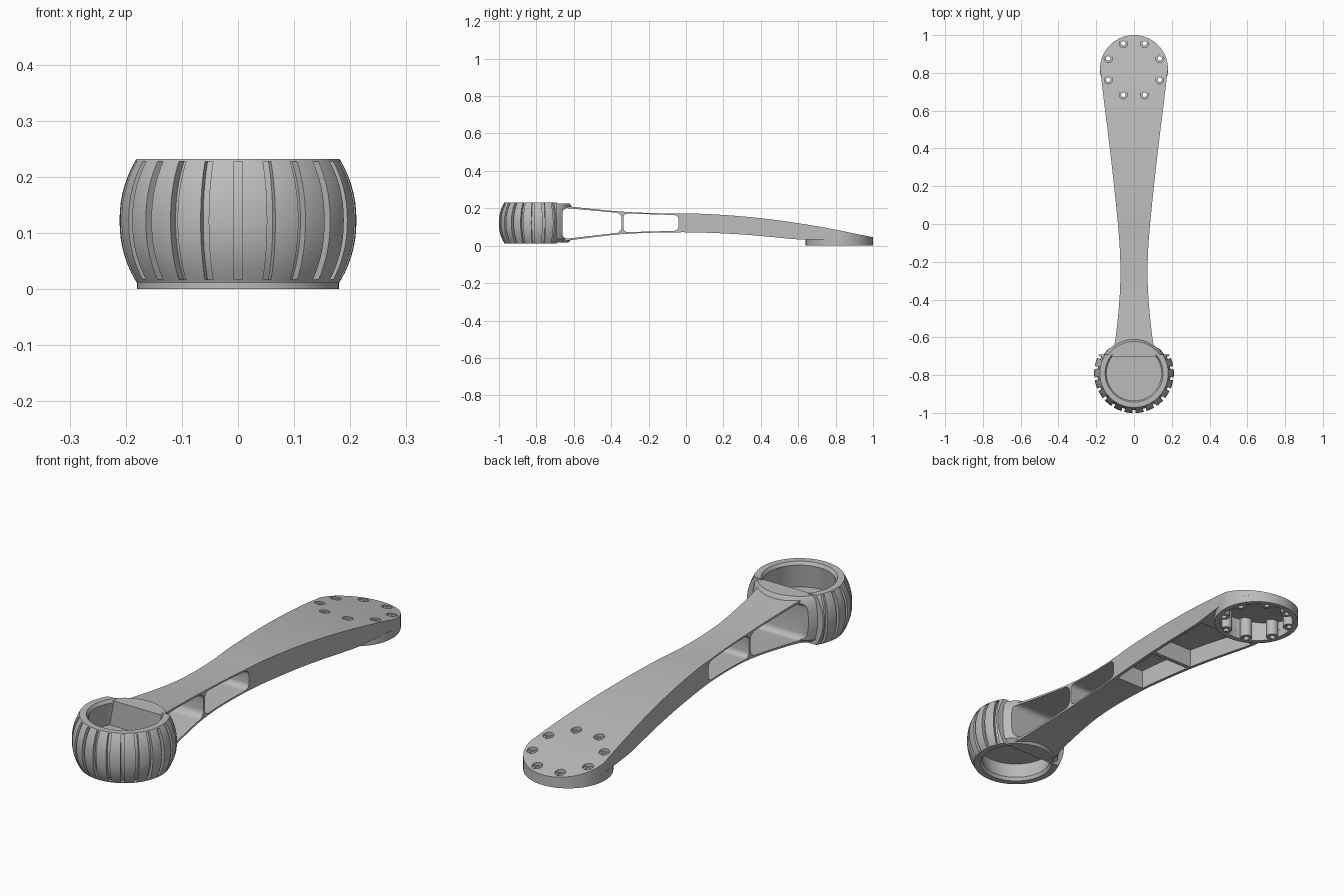
import bpy, bmesh, math
from mathutils import Matrix

cube = bpy.data.objects.get("Cube")
if cube:
    bpy.data.objects.remove(cube, do_unlink=True)

grey = bpy.data.materials.new("plain grey")
grey.use_nodes = True
grey.diffuse_color = (0.5, 0.5, 0.5, 1)
grey.node_tree.nodes["Principled BSDF"].inputs["Base Color"].default_value = (0.5, 0.5, 0.5, 1)

PAD_Y, PAD_R = 0.82, 0.18      # round mounting pad
KNOB_Y = -0.79                 # ribbed cup
SPLIT_Y = -0.69                # plane between cup and collar


def finish(name, bm):
    bmesh.ops.remove_doubles(bm, verts=bm.verts, dist=1e-5)
    bmesh.ops.recalc_face_normals(bm, faces=bm.faces)
    mesh = bpy.data.meshes.new(name)
    bm.to_mesh(mesh)
    bm.free()
    mesh.materials.append(grey)
    obj = bpy.data.objects.new(name, mesh)
    bpy.context.collection.objects.link(obj)
    return obj


def curve(points):
    """Smooth function through a few (position, value) points."""
    def slope(i):
        a, b = points[max(i - 1, 0)], points[min(i + 1, len(points) - 1)]
        return (b[1] - a[1]) / (b[0] - a[0])

    def value(y):
        i = 0
        while i < len(points) - 2 and y > points[i + 1][0]:
            i += 1
        (a, p), (b, q) = points[i], points[i + 1]
        h = b - a
        t = (y - a) / h
        s = 1 - t
        return (p * (1 + 2 * t) * s * s + q * t * t * (3 - 2 * t)
                + h * t * s * (slope(i) * s - slope(i + 1) * t))
    return value


def sections(name, ys, half, top, bottom):
    """Solid made of rectangular sections along y."""
    bm = bmesh.new()
    rings = []
    for y in ys:
        w = max(half(y), 0.002)
        rings.append([bm.verts.new(c) for c in (
            (-w, y, bottom(y)), (w, y, bottom(y)), (w, y, top(y)), (-w, y, top(y)))])
    for a, b in zip(rings, rings[1:]):
        for i in range(4):
            j = (i + 1) % 4
            bm.faces.new((a[i], a[j], b[j], b[i]))
    bm.faces.new(rings[0])
    bm.faces.new(rings[-1])
    return finish(name, bm)


def lathe(name, profile, x, y, n, closed=False):
    """Turn an (r, z) profile about a vertical axis."""
    bm = bmesh.new()
    rows = []
    for k in range(n):
        a = 2 * math.pi * k / n
        rows.append([bm.verts.new((x + r * math.cos(a), y + r * math.sin(a), z)) for r, z in profile])
    count = len(profile)
    for k in range(n):
        a, b = rows[k], rows[(k + 1) % n]
        for i in range(count if closed else count - 1):
            j = (i + 1) % count
            bm.faces.new((a[i], b[i], b[j], a[j]))
    return finish(name, bm)


def prism(bm, outline, depth, matrix=Matrix(), fillet=0):
    """Extrude a (y, z) outline along x."""
    left, right = ([bm.verts.new(matrix @ Matrix.Translation((x, y, z)).translation)
                    for y, z in outline] for x in (-depth, depth))
    bm.faces.new(left)
    bm.faces.new(right[::-1])
    for i in range(len(outline)):
        j = (i + 1) % len(outline)
        bm.faces.new((left[i], right[i], right[j], left[j]))
    if fillet:
        edges = [bm.edges.get((a, b)) for a, b in zip(left, right)]
        bmesh.ops.bevel(bm, geom=edges, offset=fillet, segments=6, profile=0.5, affect='EDGES')


def cut(obj, *cutters):
    bpy.context.view_layer.objects.active = obj
    for cutter in cutters:
        mod = obj.modifiers.new("cut", 'BOOLEAN')
        mod.operation, mod.solver, mod.object = 'DIFFERENCE', 'EXACT', cutter
        bpy.ops.object.modifier_apply(modifier=mod.name)


def spread(a, b, n):
    return [a + (b - a) * i / n for i in range(n + 1)]


# Arm shape
top = curve([(-0.68, 0.217), (-0.6, 0.207), (-0.34, 0.182), (-0.1, 0.172), (0.1, 0.17),
             (0.4, 0.147), (0.7, 0.104), (1.0, 0.045)])
under = curve([(-0.68, 0.02), (-0.6, 0.032), (-0.34, 0.062), (-0.1, 0.071), (0.05, 0.071),
               (0.3, 0.06), (0.6, 0.033)])
waist = curve([(-0.68, 0.112), (-0.6, 0.097), (-0.4, 0.077), (-0.25, 0.072), (-0.1, 0.077),
               (0.1, 0.095), (0.4, 0.128), (0.7, 0.165), (0.83, PAD_R)])


def disc(radius):
    return lambda y: math.sqrt(max(radius ** 2 - (y - PAD_Y) ** 2, 0))


def half(y):
    return waist(y) if y < PAD_Y else disc(PAD_R)(y)


def arc(radius, start):
    return [PAD_Y + radius * math.sin(math.radians(a)) for a in spread(start, 90, 28)]


arm = sections("arm", spread(-0.68, PAD_Y - 0.02, 40) + arc(PAD_R, 0), half, top,
               lambda y: under(y) if y < 0.6 else 0.033)

# Underside pockets and the cavity in the pad
cutters = []
for a, b in ((-0.025, 0.24), (0.26, 0.62)):
    cutters.append(sections("pocket_cutter", spread(a, b, 10), lambda y: half(y) - 0.014,
                            lambda y: top(y) - 0.014, lambda y: -0.1))
cutters.append(sections("pad_cutter", arc(0.157, -90), disc(0.157),
                        lambda y: top(y) - 0.014, lambda y: -0.1))

# Side windows through the arm
windows = []
for outline, fillet in (([(-0.66, 0.035), (-0.345, 0.071), (-0.345, 0.174), (-0.66, 0.203)], 0.028),
                        ([(-0.335, 0.072), (-0.04, 0.08), (-0.04, 0.163), (-0.335, 0.173)], 0.024)):
    bm = bmesh.new()
    prism(bm, outline, 0.4, fillet=fillet)
    windows.append(finish("window_cutter", bm))
cut(arm, *cutters, *windows)

# Pad ring, screw holes and bosses
pad = lathe("pad_ring", [(0.157, 0), (PAD_R, 0), (PAD_R, 0.036), (0.157, 0.036)], 0, PAD_Y, 72, True)
parts = [arm, pad]
for k in range(8):
    a = math.radians(22.5 + 45 * k)
    x, y = 0.147 * math.cos(a), PAD_Y + 0.147 * math.sin(a)
    z = top(y)
    hole = lathe("hole_cutter", [(0, -0.1), (0.012, -0.1), (0.012, z - 0.01), (0.022, z - 0.01),
                                 (0.022, 0.3), (0, 0.3)], x, y, 20)
    cut(arm, hole)
    cut(pad, hole)
    cutters.append(hole)
    parts.append(lathe("screw_boss", [(0.012, 0.003), (0.026, 0.003), (0.026, z - 0.012),
                                      (0.012, z - 0.012)], x, y, 20, True))

# Ribbed cup with a recess above and below
heights = spread(0.012, 0.232, 14)


def barrel(z):
    return 0.211 - 0.03 * abs((z - 0.122) / 0.11) ** 2.2


cup = lathe("ribbed_cup", [(0, 0.1), (0.16, 0.1), (0.145, 0.026), (0.153, 0.012)]
            + [(barrel(z), z) for z in heights]
            + [(0.153, 0.232), (0.145, 0.218), (0.16, 0.115), (0, 0.115)], 0, KNOB_Y, 88)
bm = bmesh.new()
GROOVES = 22
inner = spread(0.017, 0.227, 12)
for k in range(GROOVES):
    turn = Matrix.Translation((0, KNOB_Y, 0)) @ Matrix.Rotation(2 * math.pi * (k + 0.5 * GROOVES) / GROOVES, 4, 'Z')
    prism(bm, [(-barrel(z) + 0.017, z) for z in inner] + [(-0.26, inner[-1]), (-0.26, inner[0])],
          0.0075, turn)
grooves = finish("groove_cutter", bm)
# Rotation by half a turn plus the count keeps one groove centred on the front
if GROOVES % 2 == 0:
    grooves.rotation_euler.z = 0
bm = bmesh.new()
prism(bm, [(SPLIT_Y, -0.5), (0.5, -0.5), (0.5, 0.5), (SPLIT_Y, 0.5)], 0.5)
back = finish("back_cutter", bm)
cut(cup, grooves, back)

# Smooth collar joining the cup to the arm, with a flat wall closing the cup
collar = lathe("collar", [(0, 0.018), (0.16, 0.018), (0.178, 0.035), (0.186, 0.08), (0.188, 0.122),
                          (0.186, 0.165), (0.18, 0.208), (0.168, 0.226), (0, 0.226)], 0, KNOB_Y, 72)
bm = bmesh.new()
front_y = SPLIT_Y - 0.012
prism(bm, [(-1.5, -0.5), (front_y, -0.5), (front_y, 0.5), (-1.5, 0.5)], 0.5)
front = finish("front_cutter", bm)
cut(collar, front, windows[0])
parts += [cup, collar]

# Remove cutters and shade the parts
for obj in cutters + windows + [grooves, back, front]:
    bpy.data.objects.remove(obj, do_unlink=True)
bpy.ops.object.select_all(action='DESELECT')
for obj in parts:
    obj.select_set(True)
bpy.context.view_layer.objects.active = arm
bpy.ops.object.shade_smooth_by_angle(angle=math.radians(30))
